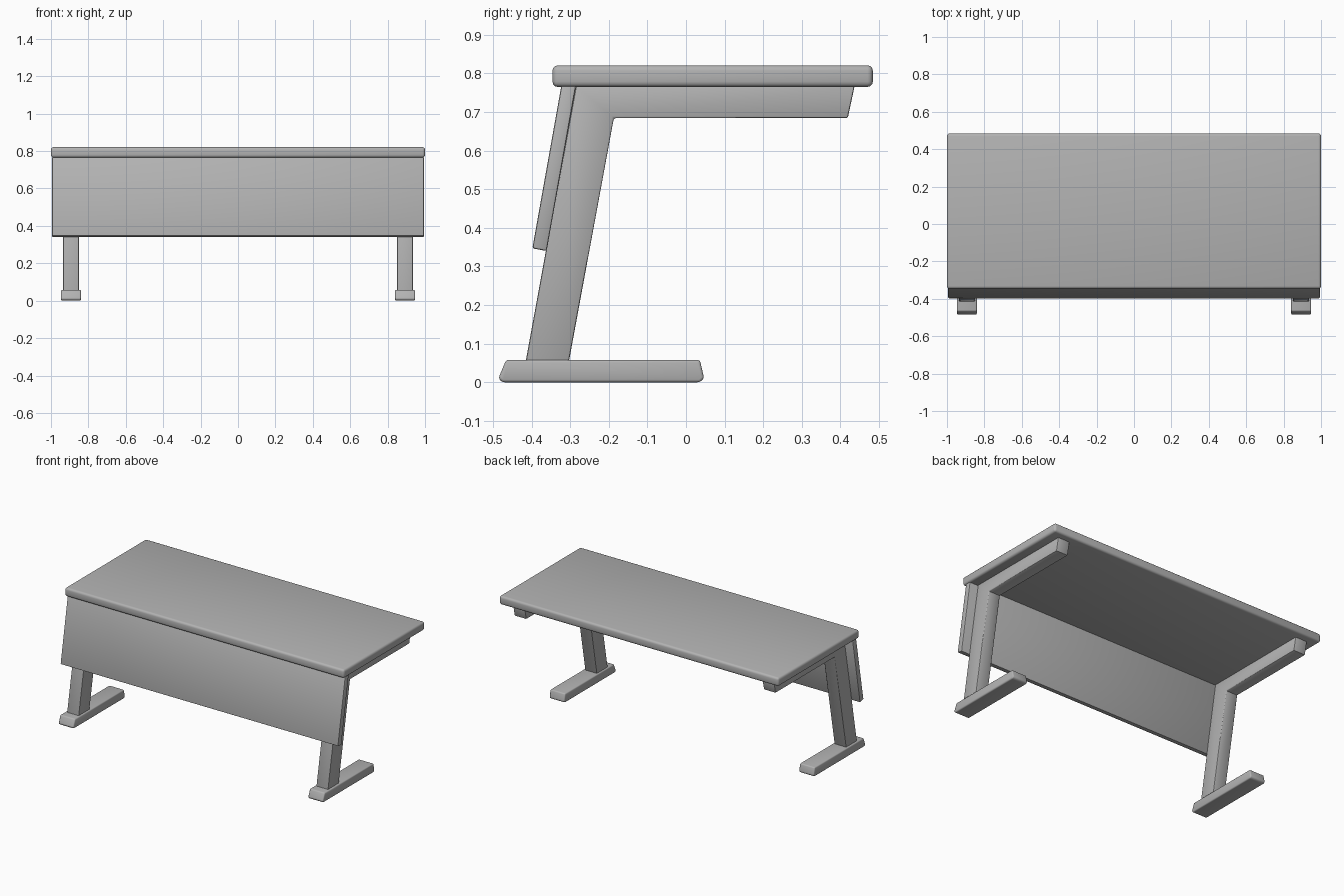
import bpy, bmesh

if "Cube" in bpy.data.objects:
    bpy.data.objects.remove(bpy.data.objects["Cube"])

grey = bpy.data.materials.new("warm_grey")
grey.diffuse_color = (0.45, 0.45, 0.45, 1)
grey.use_nodes = True
grey.node_tree.nodes["Principled BSDF"].inputs["Base Color"].default_value = grey.diffuse_color


def extrude_profile(name, profile, x0, x1, bevel, segments=3):
    """Extrude a (y, z) outline from x0 to x1 and round its edges."""
    bm = bmesh.new()
    left = [bm.verts.new((x0, y, z)) for y, z in profile]
    right = [bm.verts.new((x1, y, z)) for y, z in profile]
    bm.faces.new(left)
    bm.faces.new(right[::-1])
    n = len(profile)
    for i in range(n):
        j = (i + 1) % n
        bm.faces.new((left[j], left[i], right[i], right[j]))
    bmesh.ops.recalc_face_normals(bm, faces=bm.faces)
    mesh = bpy.data.meshes.new(name)
    bm.to_mesh(mesh)
    bm.free()
    mesh.materials.append(grey)
    obj = bpy.data.objects.new(name, mesh)
    bpy.context.collection.objects.link(obj)
    mod = obj.modifiers.new("rounded_edges", 'BEVEL')
    mod.width = bevel
    mod.segments = segments
    mod.limit_method = 'ANGLE'
    mod.angle_limit = 0.15
    bpy.ops.object.select_all(action='DESELECT')
    obj.select_set(True)
    bpy.context.view_layer.objects.active = obj
    bpy.ops.object.modifier_apply(modifier=mod.name)
    bpy.ops.object.shade_smooth_by_angle(angle=0.6)
    return obj


# Table top
extrude_profile("table_top",
                [(-0.346, 0.765), (0.484, 0.765), (0.484, 0.821), (-0.346, 0.821)],
                -1.0, 1.0, 0.014)

# Slanted front panel under the top
extrude_profile("front_panel",
                [(-0.398, 0.347), (-0.361, 0.340), (-0.285, 0.768), (-0.323, 0.768)],
                -0.994, 0.994, 0.005, 2)

# Bent legs with their top arms, and the feet
leg = [(-0.416, 0.050), (-0.304, 0.050), (-0.187, 0.684),
       (0.419, 0.684), (0.437, 0.768), (-0.285, 0.768)]
foot = [(-0.486, 0.010), (-0.476, 0.0), (0.036, 0.0), (0.047, 0.010),
        (0.036, 0.058), (-0.466, 0.058)]
for side, s in (("left", -1), ("right", 1)):
    extrude_profile(side + "_leg", leg, s * 0.935, s * 0.850, 0.005, 2)
    extrude_profile(side + "_foot", foot, s * 0.947, s * 0.840, 0.009, 3)
